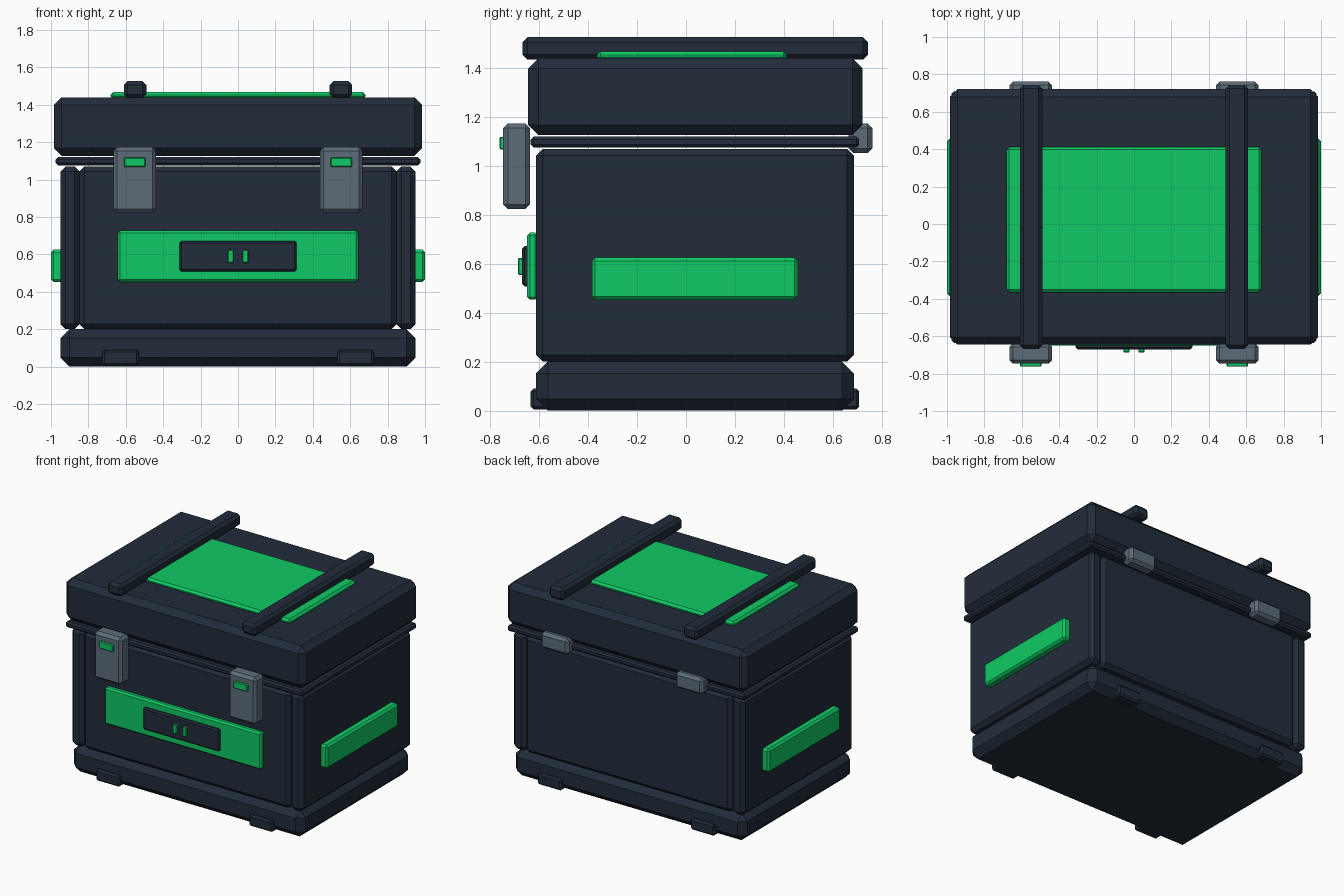
import bpy
import bmesh

if "Cube" in bpy.data.objects:
    bpy.data.objects.remove(bpy.data.objects["Cube"])


def material(name, rgb):
    m = bpy.data.materials.new(name)
    lin = [((c / 255 + 0.055) / 1.055) ** 2.4 for c in rgb]
    m.diffuse_color = (*lin, 1)
    m.use_nodes = True
    m.node_tree.nodes["Principled BSDF"].inputs["Base Color"].default_value = m.diffuse_color
    return m


DARK = material("dark slate", (33, 44, 58))
GREEN = material("bright green", (15, 202, 101))
GREY = material("steel grey", (92, 108, 121))


def block(name, x, y, z, bevel, mat):
    """Chamfered box spanning the given (min, max) ranges."""
    bm = bmesh.new()
    bmesh.ops.create_cube(bm, size=1)
    for v in bm.verts:
        v.co = [(r[0] + r[1]) / 2 + c * (r[1] - r[0]) for r, c in zip((x, y, z), v.co)]
    bmesh.ops.bevel(bm, geom=bm.edges[:], offset=bevel, segments=1,
                    profile=0.5, affect='EDGES')
    me = bpy.data.meshes.new(name)
    bm.to_mesh(me)
    bm.free()
    me.materials.append(mat)
    ob = bpy.data.objects.new(name, me)
    bpy.context.collection.objects.link(ob)


def pair(name, centre, half, y, z, bevel, mat):
    """Same block on the left and the right."""
    for side, s in (("left", -1), ("right", 1)):
        block(f"{name}_{side}", (s * centre - half, s * centre + half), y, z, bevel, mat)


# Case shell: base, body with end slabs, rim and lid
block("base", (-0.95, 0.95), (-0.613, 0.686), (0, 0.2), 0.048, DARK)
block("body", (-0.85, 0.85), (-0.613, 0.686), (0.2, 1.07), 0.028, DARK)
pair("end_slab", 0.898, 0.052, (-0.613, 0.686), (0.2, 1.07), 0.028, DARK)
block("rim", (-0.975, 0.975), (-0.635, 0.708), (1.076, 1.12), 0.012, DARK)
block("lid", (-0.985, 0.985), (-0.645, 0.722), (1.126, 1.44), 0.042, DARK)

# Feet at front and back
pair("front_foot", 0.628, 0.098, (-0.635, -0.45), (0.005, 0.09), 0.012, DARK)
pair("back_foot", 0.628, 0.098, (0.52, 0.708), (0.005, 0.09), 0.012, DARK)

# Lid top: green plate and two straps
block("lid_plate", (-0.682, 0.682), (-0.365, 0.413), (1.43, 1.468), 0.015, GREEN)
pair("lid_strap", 0.55, 0.06, (-0.668, 0.744), (1.435, 1.526), 0.02, DARK)

# Side handles
pair("side_handle", 0.968, 0.032, (-0.385, 0.457), (0.452, 0.625), 0.014, GREEN)

# Front panel with dark inset and two indicator bars
block("front_plate", (-0.643, 0.643), (-0.65, -0.605), (0.453, 0.727), 0.012, GREEN)
block("front_inset", (-0.313, 0.313), (-0.67, -0.635), (0.508, 0.672), 0.01, DARK)
pair("indicator", 0.04, 0.016, (-0.687, -0.66), (0.555, 0.624), 0.004, GREEN)

# Latches with green buttons, and rear hinges
pair("latch", 0.552, 0.114, (-0.747, -0.637), (0.823, 1.174), 0.02, GREY)
pair("latch_button", 0.552, 0.057, (-0.763, -0.735), (1.067, 1.119), 0.005, GREEN)
pair("hinge", 0.552, 0.114, (0.665, 0.762), (1.052, 1.174), 0.02, GREY)
